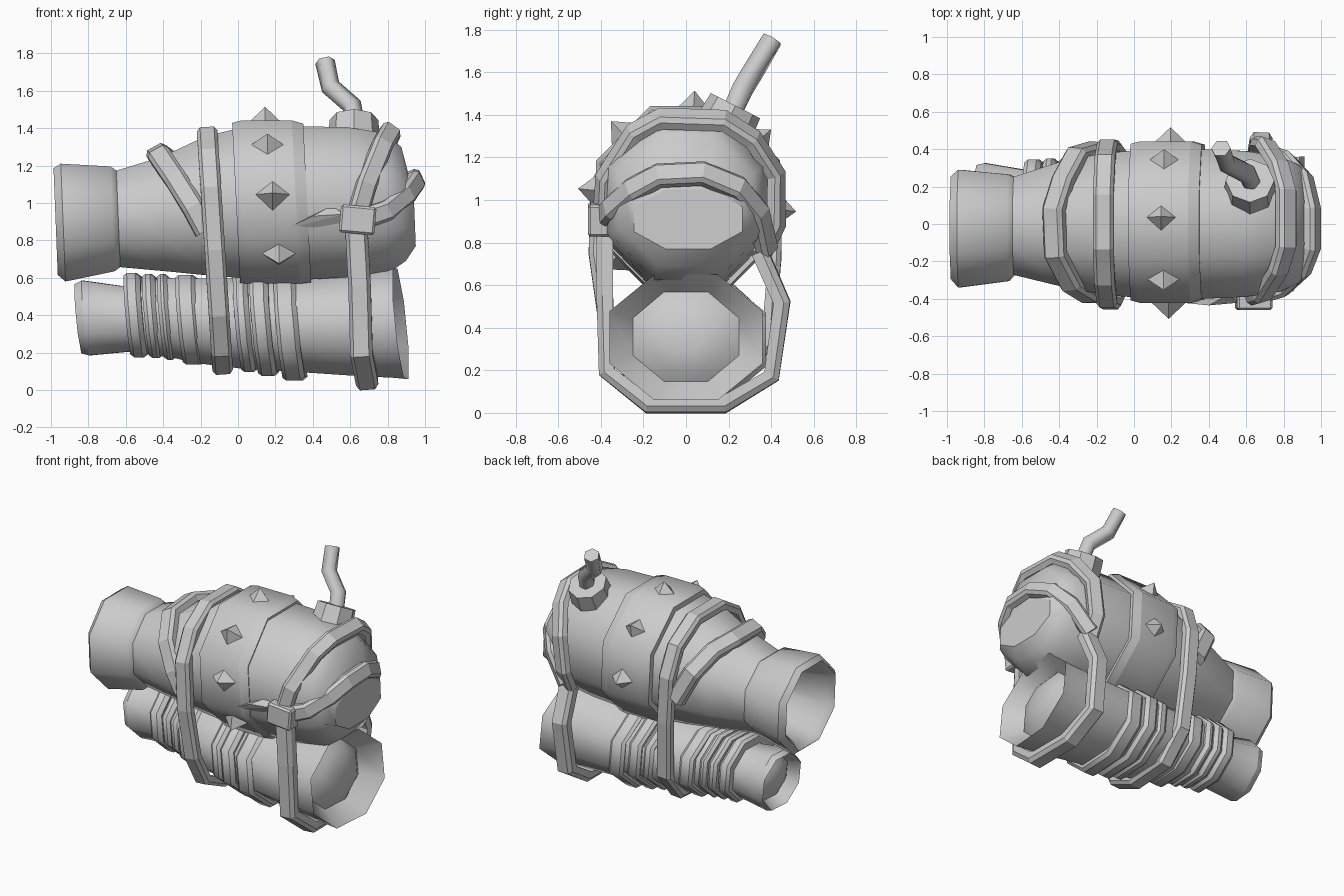
import bpy, bmesh, math
from mathutils import Vector, Matrix

grey = bpy.data.materials.new("plain grey")
grey.diffuse_color = (0.6, 0.6, 0.6, 1)


def finish(name, bm, angle=None):
    bmesh.ops.recalc_face_normals(bm, faces=bm.faces)
    me = bpy.data.meshes.new(name)
    bm.to_mesh(me)
    bm.free()
    me.materials.append(grey)
    ob = bpy.data.objects.new(name, me)
    bpy.context.collection.objects.link(ob)
    if angle:
        bpy.ops.object.select_all(action='DESELECT')
        ob.select_set(True)
        bpy.context.view_layer.objects.active = ob
        bpy.ops.object.shade_smooth_by_angle(angle=math.radians(angle))
    return ob


def skin(bm, rings, closed=False):
    """Bridge consecutive vertex rings; cap the ends unless closed."""
    n = len(rings[0])
    pairs = list(zip(rings, rings[1:])) + ([(rings[-1], rings[0])] if closed else [])
    for a, b in pairs:
        for i in range(n):
            j = (i + 1) % n
            bm.faces.new((a[i], a[j], b[j], b[i]))
    if not closed:
        bm.faces.new(rings[0])
        bm.faces.new(rings[-1])


def shell(name, sections, sy=0.0, sz=0.0, closed=False, n=8, angle=55, crisp=()):
    """Barrel along x from (x, y centre, z centre, half depth, half height), sheared by sy, sz."""
    bm = bmesh.new()
    k = 1 / math.cos(math.pi / n)
    rings = []
    for x, cy, cz, ry, rz in sections:
        ring = []
        for i in range(n):
            t = 2 * math.pi * (i + 0.5) / n
            y, z = ry * k * math.cos(t), rz * k * math.sin(t)
            ring.append(bm.verts.new((x + sy * y + sz * z, cy + y, cz + z)))
        rings.append(ring)
    skin(bm, rings, closed)
    for c in crisp:  # hard edge around these rings
        for i in range(n):
            bm.edges.get((rings[c][i], rings[c][(i + 1) % n])).smooth = False
    return finish(name, bm, angle)


def strap(name, path, centre, width=0.1, thick=0.055, closed=False):
    """Flat strap with bevelled outer edges, facing away from the centre."""
    bm = bmesh.new()
    pts = [Vector(p) for p in path]
    m = len(pts)
    rings = []
    for i, p in enumerate(pts):
        a = pts[i - 1] if (i or closed) else p
        b = pts[(i + 1) % m] if (i < m - 1 or closed) else p
        tan = (b - a).normalized()
        out = p - Vector(centre)
        out = (out - tan * out.dot(tan)).normalized()
        side = tan.cross(out)
        rings.append([bm.verts.new(p + side * s * width / 2 + out * o * thick)
                      for s, o in ((-1, -0.6), (1, -0.6), (1, 0.1), (0.68, 0.5), (-0.68, 0.5), (-1, 0.1))])
    skin(bm, rings, closed)
    return finish(name, bm)


# Upper barrel: hollow muzzle, swelling body, blunt rear with a flat end
shell("upper_barrel", [
    (-0.40, 0, 0.91, 0.16, 0.16), (-0.94, -0.02, 0.90, 0.25, 0.255),
    (-0.975, -0.02, 0.90, 0.275, 0.285), (-0.935, -0.025, 0.895, 0.315, 0.315),
    (-0.67, -0.02, 0.915, 0.285, 0.28), (-0.64, -0.01, 0.915, 0.262, 0.258),
    (-0.40, 0, 0.94, 0.33, 0.305), (-0.15, 0, 0.985, 0.38, 0.375),
    (0.05, 0, 1.0, 0.395, 0.405), (0.35, 0, 1.0, 0.40, 0.41),
    (0.60, 0, 1.005, 0.39, 0.40), (0.79, 0, 1.0, 0.36, 0.375),
    (0.885, 0, 0.995, 0.315, 0.305), (0.945, 0.01, 0.91, 0.255, 0.14)],
    sz=-0.04, crisp=(3, 5, 13))

# Wide spiked band with raised lips
shell("spiked_band", [
    (-0.01, 0.01, 1.0, 0.36, 0.37), (-0.01, 0.01, 1.0, 0.418, 0.428),
    (0.04, 0.01, 1.005, 0.432, 0.436), (0.31, 0.01, 1.005, 0.432, 0.436),
    (0.37, 0.01, 1.0, 0.414, 0.424), (0.37, 0.01, 1.0, 0.36, 0.37)],
    sz=-0.05, closed=True, crisp=(1, 3, 4))

# Pyramid studs around the band
for i, deg in enumerate((-6, 40, 86, 134, 174, 219)):
    t = math.radians(deg)
    out = Vector((0, math.cos(t), math.sin(t)))
    tan = Vector((0, -math.sin(t), math.cos(t)))
    base = Vector((0.19 - 0.045 * out.z, 0.005, 1.0)) + out * 0.42
    bm = bmesh.new()
    tip = bm.verts.new(base + out * 0.095)
    ring = [bm.verts.new(base + v) for v in
            (Vector((0.1, 0, 0)), tan * 0.085, Vector((-0.1, 0, 0)), tan * -0.085)]
    bm.faces.new(ring)
    for j in range(4):
        bm.faces.new((ring[j], ring[(j + 1) % 4], tip))
    finish("stud_%d" % i, bm)

# Lower barrel: recessed domes in both ends, turned slightly towards the front
shell("lower_barrel", [
    (-0.82, 0.12, 0.385, 0.05, 0.05), (-0.80, 0.12, 0.385, 0.10, 0.10),
    (-0.77, 0.12, 0.385, 0.145, 0.145),
    (-0.85, 0.13, 0.38, 0.185, 0.185), (-0.81, 0.125, 0.385, 0.20, 0.20),
    (-0.60, 0.11, 0.38, 0.18, 0.175), (-0.35, 0.08, 0.385, 0.235, 0.215),
    (-0.25, 0.07, 0.37, 0.27, 0.225), (0.0, 0.05, 0.355, 0.30, 0.24),
    (0.40, 0.03, 0.345, 0.33, 0.255), (0.62, 0.01, 0.35, 0.345, 0.275),
    (0.82, 0.0, 0.355, 0.355, 0.29), (0.87, 0.0, 0.355, 0.36, 0.295),
    (0.75, 0.0, 0.358, 0.25, 0.21), (0.80, 0.0, 0.36, 0.18, 0.15),
    (0.825, 0.0, 0.365, 0.08, 0.07)], sy=0.08, sz=-0.10, angle=60, crisp=(3, 4, 12, 13))

# Wound wraps on the lower barrel: x start, x end, y, z, half depth, half height
wraps = [(-0.59, -0.50, 0.10, 0.40, 0.245, 0.225), (-0.49, -0.42, 0.10, 0.395, 0.25, 0.225),
         (-0.41, -0.35, 0.09, 0.39, 0.26, 0.23), (-0.31, -0.20, 0.07, 0.375, 0.29, 0.24),
         (0.00, 0.08, 0.04, 0.36, 0.325, 0.265), (0.09, 0.19, 0.035, 0.355, 0.34, 0.28),
         (0.22, 0.34, 0.03, 0.335, 0.345, 0.285)]
for i, (a, b, cy, cz, ry, rz) in enumerate(wraps):
    shell("wrap_%d" % i, [
        (a, cy, cz, ry - 0.07, rz - 0.07), (a, cy, cz, ry - 0.015, rz - 0.015),
        (a + 0.02, cy, cz, ry, rz), (b - 0.025, cy, cz, ry, rz),
        (b, cy, cz, ry - 0.02, rz - 0.02), (b, cy, cz, ry - 0.07, rz - 0.07)],
        sy=0.05, sz=-0.09, closed=True, crisp=(1, 2, 3, 4))

# Strap tying both barrels together
loop = [(-0.13, 1.38), (0.15, 1.38), (0.35, 1.25), (0.425, 1.05), (0.42, 0.72), (0.385, 0.32),
        (0.22, 0.13), (-0.08, 0.11), (-0.28, 0.20), (-0.38, 0.40), (-0.43, 0.75), (-0.42, 1.08),
        (-0.31, 1.27)]
strap("binding_strap", [(-0.075 - 0.065 * z, y, z) for y, z in loop], (-0.13, 0, 0.75),
      width=0.11, closed=True)

# Slanting strap on the front of the body
strap("slanted_strap", [
    (-0.17, -0.39, 0.85), (-0.24, -0.39, 0.98), (-0.34, -0.33, 1.14), (-0.425, -0.17, 1.265),
    (-0.435, 0.08, 1.275), (-0.385, 0.24, 1.24), (-0.31, 0.38, 1.11), (-0.20, 0.41, 0.90)],
    (-0.25, 0, 0.93), width=0.12, thick=0.06)

# Lower strap hanging from the clasp
strap("rear_hanging_strap", [
    (0.63, -0.385, 0.92), (0.65, -0.385, 0.55), (0.66, -0.375, 0.19), (0.69, -0.18, 0.035),
    (0.69, 0.18, 0.035), (0.67, 0.405, 0.17), (0.68, 0.455, 0.52), (0.69, 0.35, 0.76)],
    (0.66, 0, 0.45), width=0.12, thick=0.07)

# Harness over the blunt rear
strap("rear_top_strap", [
    (0.64, -0.40, 0.93), (0.69, -0.39, 1.10), (0.78, -0.25, 1.32), (0.82, -0.12, 1.39),
    (0.82, 0.18, 1.38), (0.78, 0.32, 1.29), (0.71, 0.43, 1.12), (0.68, 0.43, 0.88),
    (0.68, 0.36, 0.74)], (0.5, 0, 0.95), width=0.11)
strap("rear_end_strap", [
    (0.66, -0.40, 0.91), (0.80, -0.36, 0.96), (0.91, -0.26, 1.05), (0.96, -0.13, 1.12),
    (0.96, 0.08, 1.13), (0.92, 0.25, 1.06), (0.83, 0.35, 0.94), (0.70, 0.39, 0.76)],
    (0.45, 0, 0.9), width=0.11)

# Clasp block and the loose pointed strap tail beside it
bm = bmesh.new()
bmesh.ops.create_cube(bm, size=1, matrix=Matrix.Translation((0.64, -0.405, 0.91))
                      @ Matrix.Rotation(math.radians(5), 4, 'Y')
                      @ Matrix.Diagonal((0.19, 0.11, 0.15, 1)))
bmesh.ops.bevel(bm, geom=bm.edges[:], offset=0.012, segments=1, affect='EDGES')
finish("clasp", bm)
bm = bmesh.new()
for p in ((0.25, -0.42, 0.86), (0.50, -0.38, 0.985), (0.40, -0.435, 0.93), (0.57, -0.42, 0.94),
          (0.57, -0.38, 0.88), (0.45, -0.36, 0.90)):
    bm.verts.new(p)
bmesh.ops.convex_hull(bm, input=bm.verts[:])
finish("strap_tail", bm)

# Fuse socket and bent fuse
tilt = Matrix.Translation((0.62, 0.205, 1.39)) @ Matrix.Rotation(math.radians(-27), 4, 'X')
bm = bmesh.new()
bmesh.ops.create_cone(bm, cap_ends=True, segments=8, radius1=0.14, radius2=0.13, depth=0.12, matrix=tilt)
finish("fuse_socket", bm)
bm = bmesh.new()
path = [Vector(p) for p in ((0.63, 0.21, 1.40), (0.61, 0.265, 1.52), (0.495, 0.325, 1.62), (0.465, 0.405, 1.755))]
rings = []
for i, p in enumerate(path):
    d = (path[min(i + 1, 3)] - path[max(i - 1, 0)]).normalized()
    u = d.cross(Vector((0, 1, 0))).normalized()
    v = d.cross(u)
    rings.append([bm.verts.new(p + 0.053 * (u * math.cos(j * math.pi / 3) + v * math.sin(j * math.pi / 3)))
                  for j in range(6)])
skin(bm, rings)
finish("fuse", bm, 62)
